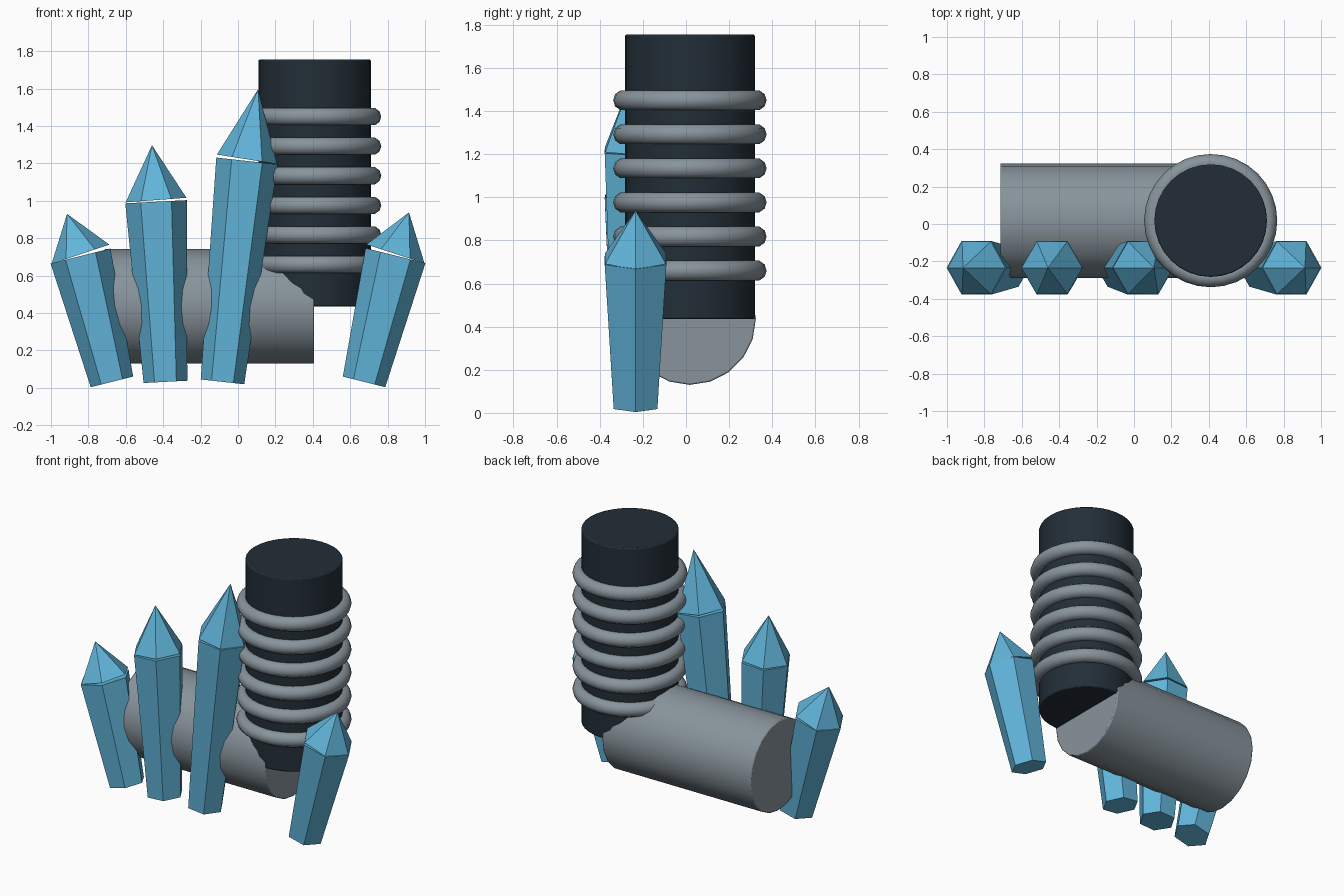
import bpy
import math
from mathutils import Vector

cube = bpy.data.objects.get("Cube")
if cube:
    bpy.data.objects.remove(cube, do_unlink=True)


def material(name, rgb):
    mat = bpy.data.materials.new(name)
    mat.use_nodes = True
    mat.diffuse_color = (*rgb, 1)
    bsdf = mat.node_tree.nodes["Principled BSDF"]
    bsdf.inputs["Base Color"].default_value = (*rgb, 1)
    return mat


DARK = material("dark slate", (0.016, 0.027, 0.038))
GREY = material("steel grey", (0.245, 0.295, 0.33))
BLUE = material("crystal blue", (0.12, 0.46, 0.70))


def finish(name, mat, smooth):
    obj = bpy.context.object
    obj.name = obj.data.name = name
    obj.data.materials.append(mat)
    if smooth:
        bpy.ops.object.shade_smooth_by_angle(angle=math.radians(40))
    return obj


def tapered(name, start, end, r1, r2, sides, mat, smooth=False, spin=0):
    """Cone or cylinder from start to end; its axis lies in the XZ plane."""
    a, b = Vector(start), Vector(end)
    axis = b - a
    tilt = math.atan2(axis.x, axis.z)
    bpy.ops.mesh.primitive_cone_add(
        vertices=sides, radius1=r1, radius2=r2, depth=axis.length,
        location=(a + b) / 2, rotation=(0, tilt, 0))
    # Turn the section about its own axis so corners point sideways
    obj = bpy.context.object
    for v in obj.data.vertices:
        x, y = v.co.x, v.co.y
        v.co.x = x * math.cos(spin) - y * math.sin(spin)
        v.co.y = x * math.sin(spin) + y * math.cos(spin)
    return finish(name, mat, smooth)


def soften(obj):
    bevel = obj.modifiers.new("rim bevel", "BEVEL")
    bevel.width = 0.007
    bevel.segments = 2
    bevel.limit_method = "ANGLE"
    bevel.angle_limit = math.radians(50)


# Two pipes meeting at a right angle
CX, CY, JOINT = 0.41, 0.018, 0.436
soften(tapered("upright_pipe", (CX, CY, JOINT), (CX, CY, 1.755),
               0.301, 0.301, 32, DARK, True))
soften(tapered("lying_pipe", (-0.715, CY, JOINT), (0.407, CY, JOINT),
               0.306, 0.306, 20, GREY, True))

# Stack of rings around the upright pipe
for i in range(6):
    bpy.ops.mesh.primitive_torus_add(
        major_segments=32, minor_segments=10, major_radius=0.308,
        minor_radius=0.048, location=(CX, CY, 0.66 + 0.158 * i))
    finish(f"pipe_ring_{i + 1}", GREY, False)
    bpy.ops.object.shade_smooth()

# Crystals: foot x, shoulder (x, z), apex (x, z)
FRONT = -0.234
crystals = {
    "far_right_crystal": (-0.674, (-0.842, 0.705), (-0.914, 0.930)),
    "right_crystal": (-0.388, (-0.438, 0.995), (-0.460, 1.297)),
    "tall_crystal": (-0.083, (0.048, 1.213), (0.107, 1.596)),
    "left_crystal": (0.674, (0.842, 0.707), (0.914, 0.938)),
}
for name, (foot, (sx, sz), (ax, az)) in crystals.items():
    tapered(name + "_body", (foot, FRONT, 0.032), (sx, FRONT, sz),
            0.117, 0.165, 6, BLUE, spin=math.radians(30))
    tapered(name + "_tip", (sx, FRONT, sz + 0.009), (ax, FRONT, az),
            0.163, 0, 6, BLUE, spin=math.radians(30))
